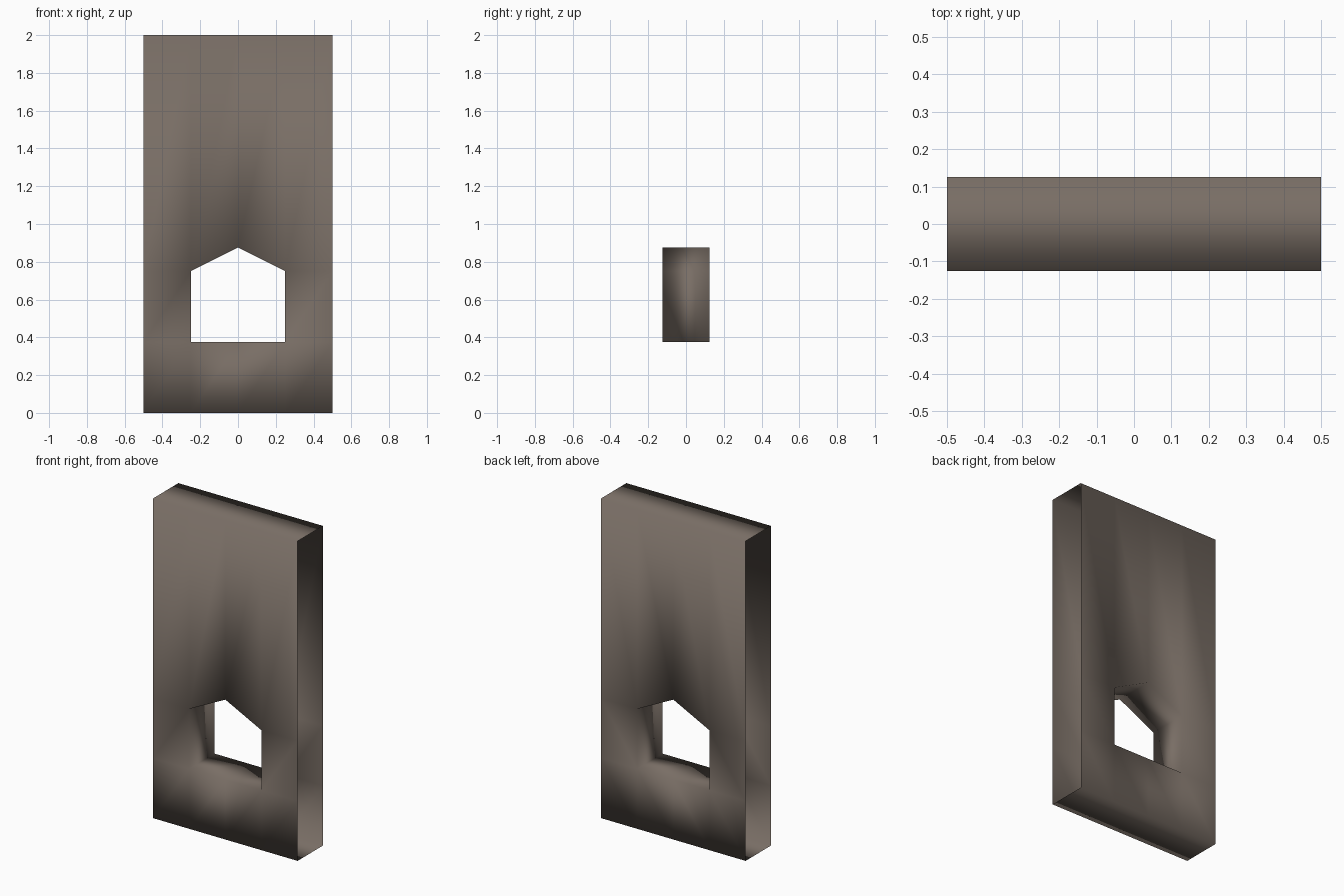
import bpy, bmesh

if "Cube" in bpy.data.objects:
    bpy.data.objects.remove(bpy.data.objects["Cube"])

# Single brown-grey stone colour
stone = bpy.data.materials.new("brown_grey_stone")
stone.diffuse_color = (0.19, 0.155, 0.13, 1)
stone.use_nodes = True
stone.node_tree.nodes["Principled BSDF"].inputs["Base Color"].default_value = stone.diffuse_color

HALF_DEPTH = 0.125
COLS = [-0.5, -0.25, 0.0, 0.25, 0.5]
SILL, SHOULDER, PEAK, HEIGHT = 0.375, 0.75, 0.875, 2.0

bm = bmesh.new()


def wall_sheet(y):
    """Grid of points for one wall face; the window head peaks at x = 0."""
    grid = []
    for x in COLS:
        rows = [0, SILL, PEAK if x == 0 else SHOULDER, HEIGHT]
        grid.append([bm.verts.new((x, y, z)) for z in rows])
    for c in range(4):
        for r in range(3):
            if r == 1 and c in (1, 2):
                continue  # window opening
            bm.faces.new((grid[c][r], grid[c + 1][r],
                          grid[c + 1][r + 1], grid[c][r + 1]))
    return grid


# Front and back faces
front = wall_sheet(-HALF_DEPTH)
back = wall_sheet(HALF_DEPTH)


def bridge(path):
    """Join front and back along a path of (column, row) points."""
    for (c, r), (d, s) in zip(path, path[1:]):
        bm.faces.new((front[c][r], front[d][s], back[d][s], back[c][r]))


# Top and bottom edges; the two ends stay open
bridge([(c, 3) for c in range(5)])
bridge([(c, 0) for c in range(5)])
# Window reveal
bridge([(1, 1), (2, 1), (3, 1), (3, 2), (2, 2), (1, 2), (1, 1)])

# Outward normals, softly shaded over all edges
bmesh.ops.recalc_face_normals(bm, faces=bm.faces)
top = max(bm.faces, key=lambda f: f.calc_center_median().z)
if top.normal.z < 0:
    bmesh.ops.reverse_faces(bm, faces=bm.faces)
for f in bm.faces:
    f.smooth = True

mesh = bpy.data.meshes.new("window_wall")
bm.to_mesh(mesh)
bm.free()
mesh.materials.append(stone)
wall = bpy.data.objects.new("window_wall", mesh)
bpy.context.collection.objects.link(wall)
